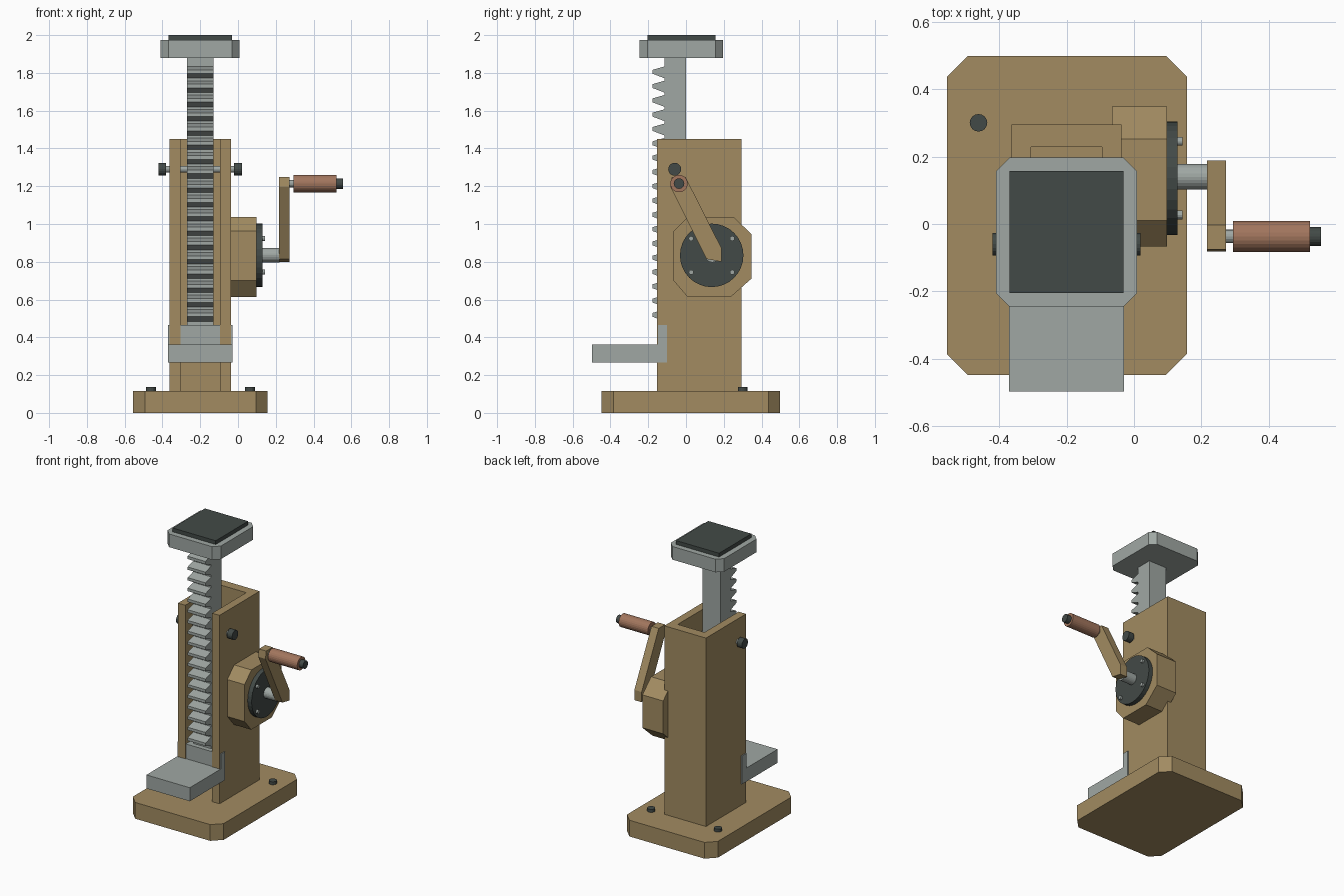
import bpy, bmesh, math
from mathutils import Matrix

if "Cube" in bpy.data.objects:
    bpy.data.objects.remove(bpy.data.objects["Cube"])


def mat(name, col):
    m = bpy.data.materials.new(name)
    m.diffuse_color = (*col, 1)
    m.use_nodes = True
    m.node_tree.nodes["Principled BSDF"].inputs["Base Color"].default_value = m.diffuse_color
    return m


TAN = mat("tan_paint", (0.36, 0.26, 0.12))
STEEL = mat("steel", (0.35, 0.39, 0.37))
DARK = mat("dark_rubber", (0.055, 0.068, 0.063))
BROWN = mat("brown_grip", (0.36, 0.18, 0.11))


def finish(name, bm, material):
    bmesh.ops.recalc_face_normals(bm, faces=bm.faces)
    me = bpy.data.meshes.new(name)
    bm.to_mesh(me)
    bm.free()
    me.materials.append(material)
    ob = bpy.data.objects.new(name, me)
    bpy.context.collection.objects.link(ob)
    return ob


def prism(name, pts, axis, lo, hi, material):
    """Extrude a 2D outline: axis 'z' takes (x, y) points, axis 'x' takes (y, z)."""
    bm = bmesh.new()
    place = (lambda a, b, t: (a, b, t)) if axis == 'z' else (lambda a, b, t: (t, a, b))
    low = [bm.verts.new(place(a, b, lo)) for a, b in pts]
    high = [bm.verts.new(place(a, b, hi)) for a, b in pts]
    bm.faces.new(low)
    bm.faces.new(high)
    n = len(pts)
    for i in range(n):
        j = (i + 1) % n
        bm.faces.new((low[i], low[j], high[j], high[i]))
    return finish(name, bm, material)


def rect(x0, x1, y0, y1, cx=0, cy=0):
    """Rectangle outline, optionally with chamfered corners."""
    if not cx:
        return [(x0, y0), (x1, y0), (x1, y1), (x0, y1)]
    return [(x0 + cx, y0), (x1 - cx, y0), (x1, y0 + cy), (x1, y1 - cy),
            (x1 - cx, y1), (x0 + cx, y1), (x0, y1 - cy), (x0, y0 + cy)]


def cyl(name, axis, a, b, lo, hi, r, material, sides=24):
    """Cylinder along x (centre y, z) or along z (centre x, y)."""
    bm = bmesh.new()
    bmesh.ops.create_cone(bm, cap_ends=True, segments=sides, radius1=r, radius2=r, depth=hi - lo)
    mid = (lo + hi) / 2
    if axis == 'x':
        m = Matrix.Translation((mid, a, b)) @ Matrix.Rotation(math.pi / 2, 4, 'Y')
    else:
        m = Matrix.Translation((a, b, mid))
    bm.transform(m)
    return finish(name, bm, material)


# Base plate with two bolts
prism("base_plate", rect(-0.555, 0.157, -0.447, 0.498, 0.062, 0.062), 'z', 0, 0.115, TAN)
for i, x in enumerate((-0.461, 0.063)):
    cyl(f"base_bolt_{i + 1}", 'z', x, 0.3, 0.11, 0.136, 0.026, DARK, 16)

# Upright channel, open at front and top
prism("column", [(-0.363, -0.154), (-0.305, -0.154), (-0.305, 0.228), (-0.095, 0.228),
                 (-0.095, -0.154), (-0.037, -0.154), (-0.037, 0.295), (-0.363, 0.295)],
      'z', 0.11, 1.45, TAN)

# Toothed rack bar: one profile with repeated teeth up the front
rack = [(0, 0.27), (0, 1.89), (-0.115, 1.89)]
for i in range(18):
    z = 1.806 - i * 0.0757
    rack += [(-0.115, z + 0.028), (-0.178, z + 0.01), (-0.178, z - 0.01), (-0.115, z - 0.034)]
rack.append((-0.115, 0.27))
prism("rack_bar", rack, 'x', -0.27, -0.13, STEEL)

# Lifting toe, an L shaped bracket
prism("lifting_toe", [(-0.497, 0.266), (-0.1, 0.266), (-0.1, 0.466), (-0.149, 0.466),
                      (-0.149, 0.362), (-0.497, 0.362)], 'x', -0.37, -0.03, STEEL)

# Head and rubber pad
prism("head_plate", rect(-0.409, 0.009, -0.245, 0.197, 0.04, 0.04), 'z', 1.88, 1.973, STEEL)
prism("head_pad", rect(-0.369, -0.031, -0.205, 0.157), 'z', 1.97, 2.0, DARK)

# Cross pin through the column with end knobs
cyl("cross_pin", 'x', -0.06, 1.29, -0.41, 0.01, 0.018, STEEL, 16)
cyl("pin_knob_left", 'x', -0.06, 1.29, -0.42, -0.38, 0.034, DARK, 20)
cyl("pin_knob_right", 'x', -0.06, 1.29, -0.022, 0.02, 0.034, DARK, 20)

# Gear housing with round cover and screws
prism("gear_housing", [(-0.066, 0.7), (0.008, 0.614), (0.237, 0.614), (0.348, 0.712),
                       (0.348, 0.945), (0.252, 1.037), (0.01, 1.037), (-0.066, 0.962)],
      'x', -0.065, 0.098, TAN)
cyl("gear_cover", 'x', 0.136, 0.834, 0.09, 0.129, 0.168, DARK, 32)
for i, (dy, dz) in enumerate([(-1, -1), (1, -1), (1, 1), (-1, 1)]):
    cyl(f"cover_screw_{i + 1}", 'x', 0.136 + 0.109 * dy, 0.834 + 0.089 * dz,
        0.12, 0.144, 0.013, STEEL, 12)

# Crank: shaft, arm, grip
cyl("crank_shaft", 'x', 0.14, 0.835, 0.12, 0.22, 0.038, STEEL)
prism("crank_arm", [(-0.082, 1.197), (-0.075, 1.25), (-0.003, 1.25), (0.188, 0.872),
                    (0.188, 0.8), (0.108, 0.815)], 'x', 0.216, 0.273, TAN)
cyl("grip_spindle", 'x', -0.037, 1.214, 0.265, 0.53, 0.02, STEEL, 16)
cyl("crank_grip", 'x', -0.037, 1.214, 0.293, 0.522, 0.046, BROWN)
cyl("grip_end_cap", 'x', -0.037, 1.214, 0.515, 0.555, 0.028, DARK, 20)
